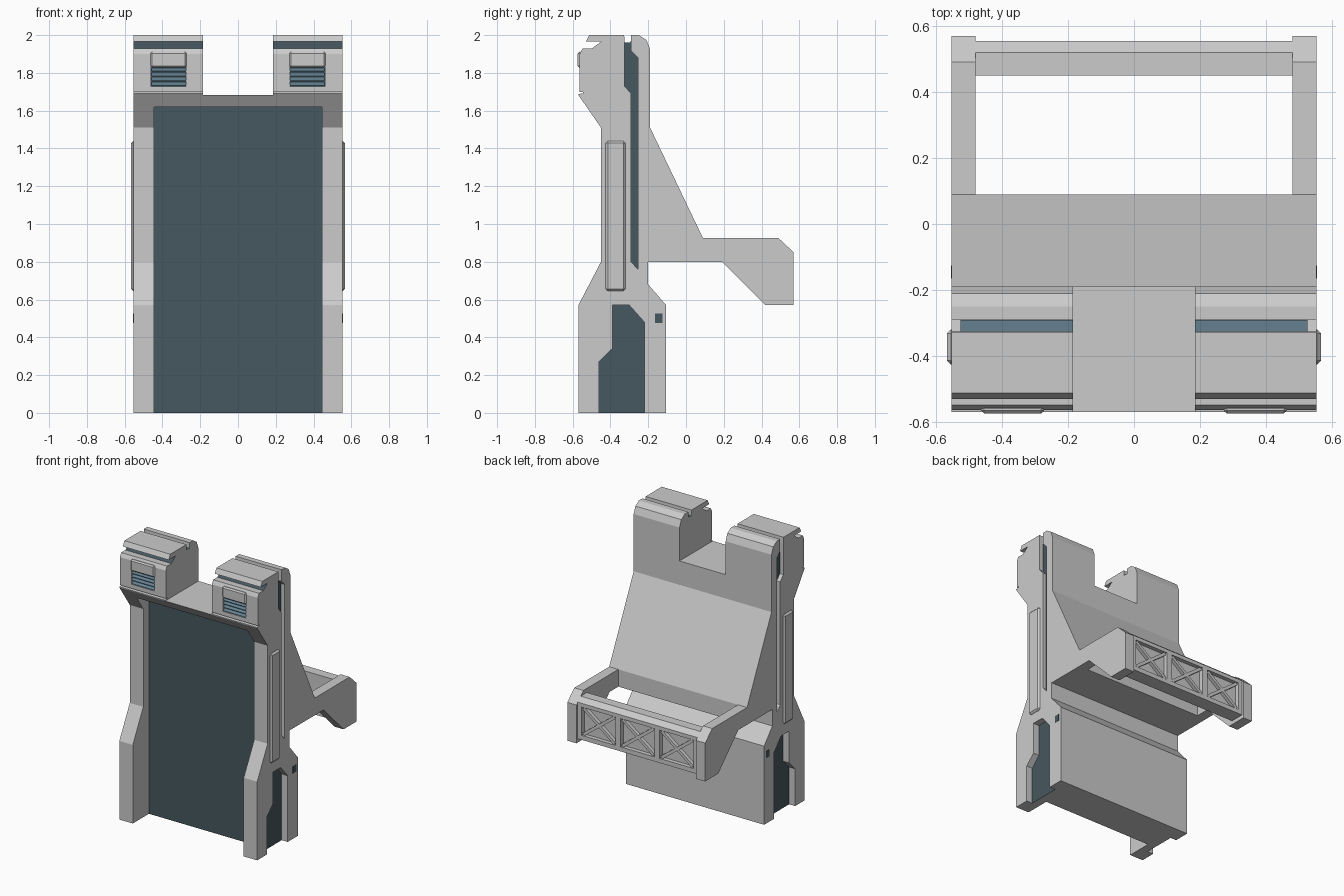
import bpy, bmesh, math
from mathutils import Vector

if "Cube" in bpy.data.objects:
    bpy.data.objects.remove(bpy.data.objects["Cube"])

W = 0.553  # half width of the machine


def material(name, rgb):
    m = bpy.data.materials.new(name)
    m.diffuse_color = (*rgb, 1)
    m.use_nodes = True
    m.node_tree.nodes["Principled BSDF"].inputs["Base Color"].default_value = m.diffuse_color
    return m


GREY = material("light grey", (0.6, 0.6, 0.6))
DARK = material("dark slate blue", (0.062, 0.098, 0.117))
BLUE = material("steel blue", (0.13, 0.22, 0.28))


def prism(name, pts, x0, x1, mat=GREY):
    """Extrude a (y, z) profile along x."""
    bm = bmesh.new()
    face = bm.faces.new([bm.verts.new((x0, y, z)) for y, z in pts])
    ext = bmesh.ops.extrude_face_region(bm, geom=[face])
    moved = [v for v in ext["geom"] if isinstance(v, bmesh.types.BMVert)]
    bmesh.ops.translate(bm, verts=moved, vec=(x1 - x0, 0, 0))
    bmesh.ops.recalc_face_normals(bm, faces=bm.faces)
    me = bpy.data.meshes.new(name)
    bm.to_mesh(me)
    bm.free()
    me.materials.append(mat)
    ob = bpy.data.objects.new(name, me)
    bpy.context.collection.objects.link(ob)
    return ob


def box(name, x, y, z, mat=GREY, bevel=0):
    """Box from (min, max) ranges, optionally chamfered."""
    ob = prism(name, [(y[0], z[0]), (y[1], z[0]), (y[1], z[1]), (y[0], z[1])], x[0], x[1], mat)
    if bevel:
        mod = ob.modifiers.new("chamfer", "BEVEL")
        mod.width, mod.segments = bevel, 1
    return ob


def cut(ob, cutter):
    """Subtract a helper solid and delete it."""
    mod = ob.modifiers.new("cut", "BOOLEAN")
    mod.operation, mod.solver, mod.object = "DIFFERENCE", "EXACT", cutter
    bpy.context.view_layer.objects.active = ob
    bpy.ops.object.modifier_apply(modifier=mod.name)
    bpy.data.objects.remove(cutter)


def paint(ob, mat, rule):
    """Give a material to the faces whose centre and normal match a rule."""
    if mat.name not in ob.data.materials:
        ob.data.materials.append(mat)
    idx = ob.data.materials.find(mat.name)
    for p in ob.data.polygons:
        if rule(p.center, p.normal):
            p.material_index = idx


def near(a, b):
    return abs(a - b) < 0.004


# Main body: frame, sloped back hood and shelf
body = prism("main_body", [
    (-0.57, 0), (-0.57, 0.57), (-0.45, 0.80), (-0.45, 1.51), (-0.57, 1.683),
    (-0.19, 1.683), (-0.19, 1.51), (0.09, 0.925), (0.09, 0.80), (-0.20, 0.80),
    (-0.20, 0.68), (-0.105, 0.57), (-0.105, 0)], -W, W)
# Large front panel recess
cut(body, box("panel_cutter", (-0.445, 0.445), (-0.8, -0.385), (-0.2, 1.62)))
paint(body, DARK, lambda c, n: near(c.y, -0.385) and n.y < -0.9)

foot_recess = [(-0.46, -0.1), (-0.46, 0.27), (-0.39, 0.34), (-0.39, 0.57),
               (-0.30, 0.57), (-0.22, 0.48), (-0.22, -0.1)]
side_groove = [(-0.29, 1.75), (-0.255, 1.75), (-0.255, 0.76), (-0.29, 0.80)]
arm_shape = [(0.09, 0.925), (0.49, 0.925), (0.57, 0.85), (0.57, 0.572),
             (0.42, 0.572), (0.19, 0.80), (0.09, 0.80)]
head_shape = [(-0.563, 1.683), (-0.563, 1.90), (-0.512, 2.0), (-0.25, 2.0),
              (-0.21, 1.975), (-0.19, 1.925), (-0.19, 1.683)]
head_slot = [(-0.325, 2.1), (-0.325, 1.73), (-0.29, 1.69), (-0.29, 1.6),
             (-0.255, 1.6), (-0.255, 1.88), (-0.29, 1.915), (-0.29, 2.1)]

for s, side in ((1, "right"), (-1, "left")):
    def xs(a, b):
        return (min(s * a, s * b), max(s * a, s * b))

    # Side recess of the foot and long side groove
    cut(body, prism("foot_cutter", foot_recess, *xs(0.505, 0.7)))
    cut(body, prism("groove_cutter", side_groove, *xs(0.525, 0.7)))

    # Raised side panel and small side port
    box(side + "_side_panel", xs(0.54, 0.567), (-0.425, -0.32), (0.645, 1.44), bevel=0.012)
    box(side + "_side_port", xs(W - 0.002, W + 0.002), (-0.165, -0.125), (0.475, 0.525), DARK)

    # Arm that carries the rear bar
    prism(side + "_arm", arm_shape, *xs(0.48, W))

    # Head block with top slot, front groove, lower seam and vent opening
    head = prism(side + "_head", head_shape, *xs(0.185, W))
    cut(head, prism("slot_cutter", head_slot, *xs(0.525, 0.7)))
    cut(head, prism("top_cutter", [(-0.325, 1.96), (-0.293, 1.96), (-0.285, 2.1), (-0.333, 2.1)],
                    *xs(0.1, 0.7)))
    cut(head, prism("front_cutter", [(-0.7, 1.928), (-0.50, 1.928), (-0.45, 1.965), (-0.7, 1.965)],
                    *xs(0.1, 0.7)))
    cut(head, box("seam_cutter", xs(0.1, 0.7), (-0.7, -0.545), (1.688, 1.698)))
    cut(head, box("vent_cutter", xs(0.275, 0.46), (-0.7, -0.53), (1.728, 1.83)))
    paint(head, DARK, lambda c, n: near(abs(c.x), 0.525)
          or (-0.50 < c.y < -0.45 and 1.93 < c.z < 1.964 and n.y < -0.3 and abs(n.x) < 0.1))
    paint(head, BLUE, lambda c, n: (near(c.z, 1.96) and n.z > 0.9 and c.y > -0.34)
          or (near(c.y, -0.53) and n.y < -0.9))

    # Corner lip under the head that meets the sloped front
    prism(side + "_head_lip", [(-0.57, 1.683), (-0.57, 1.688), (-0.54, 1.692), (-0.54, 1.683)],
          *xs(0.185, W))

    # Vent slats and the raised pad above them
    for i in range(4):
        z = 1.73 + i * 0.025
        prism(f"{side}_vent_slat_{i + 1}", [(-0.528, z), (-0.562, z), (-0.562, z + 0.004),
                                            (-0.535, z + 0.022), (-0.528, z + 0.022)],
              *xs(0.276, 0.459), BLUE)
    box(side + "_vent_pad", xs(0.272, 0.463), (-0.574, -0.55), (1.828, 1.912), bevel=0.009)

paint(body, DARK, lambda c, n: abs(n.x) > 0.9 and (near(abs(c.x), 0.505) or near(abs(c.x), 0.525)))

# Rear bar with three cross-braced openings
bar = prism("rear_bar", [(0.45, 0.60), (0.555, 0.60), (0.555, 0.865), (0.52, 0.895), (0.45, 0.895)],
            -0.48, 0.48)
PW, PH, ZC = 0.27, 0.205, 0.735
for i in (-1, 0, 1):
    xc = i * 0.313
    cut(bar, box("brace_cutter", (xc - PW / 2, xc + PW / 2), (0.525, 0.7),
                 (ZC - PH / 2, ZC + PH / 2)))
    half = math.hypot(PW, PH) / 2 - 0.012
    for sign in (1, -1):
        brace = box("cross_brace", (-half, half), (-0.015, 0.012), (-0.011, 0.011))
        brace.location = Vector((xc, 0.538, ZC))
        brace.rotation_euler.y = sign * math.atan2(PH, PW)
